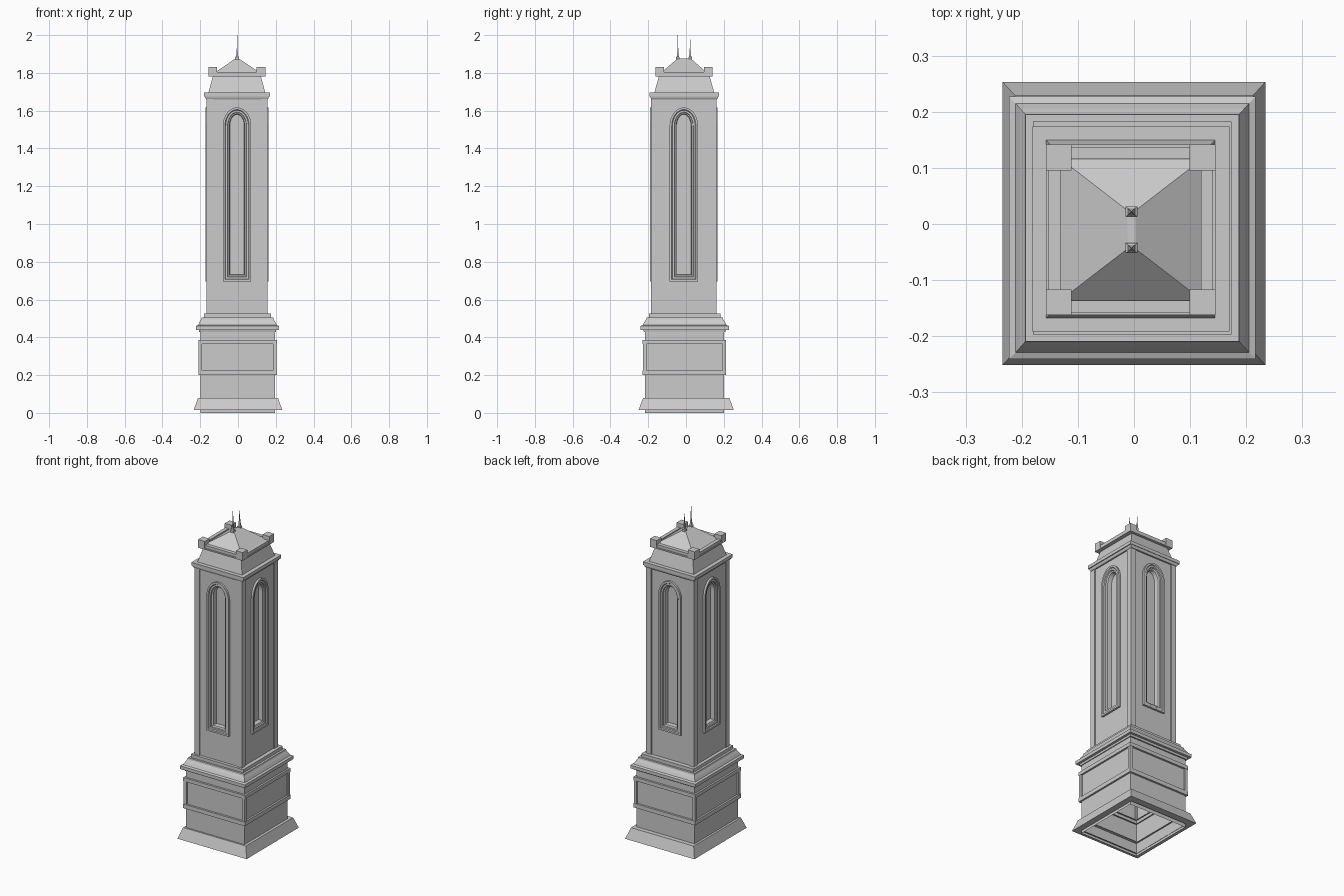
import bpy, bmesh
from math import pi, sin, cos
from mathutils import Matrix, Vector

if "Cube" in bpy.data.objects:
    bpy.data.objects.remove(bpy.data.objects["Cube"])


def finish(name, bm):
    me = bpy.data.meshes.new(name)
    bm.to_mesh(me)
    bm.free()
    ob = bpy.data.objects.new(name, me)
    bpy.context.collection.objects.link(ob)
    return ob


def skin(bm, loops, cap_start=False, cap_end=True):
    rings = [[bm.verts.new(p) for p in lp] for lp in loops]
    n = len(rings[0])
    for a, b in zip(rings, rings[1:]):
        for i in range(n):
            j = (i + 1) % n
            bm.faces.new((a[i], a[j], b[j], b[i]))
    if cap_start:
        bm.faces.new(rings[0][::-1])
    if cap_end:
        bm.faces.new(rings[-1])


def rect(c, z, hx, hy):
    return [(c[0] + sx * hx, c[1] + sy * hy, z)
            for sx, sy in ((-1, -1), (1, -1), (1, 1), (-1, 1))]


def loft(name, c, profile, bottom=True, top=True):
    """Rectangular tower section from (z, half x, half y) steps."""
    bm = bmesh.new()
    skin(bm, [rect(c, *p) for p in profile], bottom, top)
    return finish(name, bm)


def boxes(name, items):
    """Several boxes given as (x0, x1, y0, y1, z0, z1)."""
    bm = bmesh.new()
    for x0, x1, y0, y1, z0, z1 in items:
        c = ((x0 + x1) / 2, (y0 + y1) / 2)
        h = ((x1 - x0) / 2, (y1 - y0) / 2)
        skin(bm, [rect(c, z0, *h), rect(c, z1, *h)], True, True)
    return finish(name, bm)


def corner_boxes(name, c, hx, hy, w, z0, z1):
    items = []
    for sx in (-1, 1):
        for sy in (-1, 1):
            xs = sorted((c[0] + sx * hx, c[0] + sx * (hx - w)))
            ys = sorted((c[1] + sy * hy, c[1] + sy * (hy - w)))
            items.append((*xs, *ys, z0, z1))
    return boxes(name, items)


def arch(off, out, k, c, hx, hy):
    """Arched loop on tower side k, shrunk by off and pushed outward by out."""
    w, base, spring, rise = 0.075 - off, 0.695 + off, 1.52, 0.097 - off
    pts = [(-w, base), (w, base)]
    pts += [(w * cos(pi * i / 16), spring + rise * sin(pi * i / 16)) for i in range(17)]
    d = (hx if k % 2 else hy) + out
    rot = Matrix.Rotation(k * pi / 2, 3, 'Z')
    return [rot @ Vector((u, -d, z)) + Vector((c[0], c[1], 0)) for u, z in pts]


# Plinth: flared skirt and walls, open underneath
loft("plinth_wall", (-0.002, -0.008), [(0, 0.197, 0.209), (0.43, 0.197, 0.209)],
     bottom=False, top=False)
loft("flared_skirt", (0, 0.001), [(0.015, 0.197, 0.21), (0.015, 0.234, 0.252),
                                  (0.08, 0.212, 0.228), (0.08, 0.19, 0.2)],
     bottom=False, top=False)

# Plinth panel framing: two bands and corner posts
PC = (-0.002, -0.008)
for nm, z0, z1 in (("lower_band", 0.2, 0.225), ("upper_band", 0.365, 0.387)):
    loft(nm, PC, [(z0, 0.19, 0.2), (z0, 0.208, 0.221), (z1, 0.208, 0.221), (z1, 0.19, 0.2)],
         bottom=False, top=False)
corner_boxes("plinth_post", PC, 0.206, 0.219, 0.018, 0.225, 0.365)

# Stepped moulding between plinth and shaft
loft("plinth_cornice", (-0.003, -0.007), [
    (0.428, 0.19, 0.2), (0.428, 0.203, 0.216), (0.44, 0.205, 0.219), (0.44, 0.2195, 0.234),
    (0.46, 0.2195, 0.234), (0.465, 0.208, 0.222), (0.482, 0.2, 0.213), (0.495, 0.192, 0.204),
    (0.505, 0.19, 0.202), (0.505, 0.177, 0.19), (0.525, 0.177, 0.19), (0.525, 0.15, 0.16)],
    bottom=False)

# Shaft with arched recesses
SC, HX, HY = (-0.005, -0.0115), 0.155, 0.167
shaft = loft("shaft", SC, [(0.52, HX, HY), (1.67, HX, HY)])
bm = bmesh.new()
for k in range(4):
    skin(bm, [arch(0.012, -0.04, k, SC, HX, HY)[::-1],
              arch(0.012, 0.05, k, SC, HX, HY)[::-1]], True, True)
bmesh.ops.recalc_face_normals(bm, faces=bm.faces)
cutter = finish("window_cutter", bm)
cutter.hide_render = True
cutter.hide_viewport = True
cut = shaft.modifiers.new("windows", 'BOOLEAN')
cut.operation = 'DIFFERENCE'
cut.object = cutter
cut.solver = 'EXACT'
corner_boxes("corner_pilaster", SC, 0.161, 0.173, 0.034, 0.525, 1.67)

# Moulded window surrounds with a recessed pane, one per side
MOULD = [(0, -0.003), (0, 0.012), (0.011, 0.012), (0.015, 0.007), (0.025, 0.007),
         (0.027, 0.0), (0.035, -0.004), (0.037, -0.03)]
for k, side in enumerate(("front", "right", "back", "left")):
    bm = bmesh.new()
    skin(bm, [arch(o, d, k, SC, HX, HY) for o, d in MOULD])
    finish("window_" + side, bm)

# Upper cornice and tapering attic
loft("upper_cornice", (-0.0055, -0.009), [
    (1.66, 0.15, 0.16), (1.66, 0.163, 0.174), (1.668, 0.168, 0.178), (1.675, 0.17, 0.18),
    (1.675, 0.1755, 0.183), (1.695, 0.1755, 0.183)])
TC = (-0.006, -0.009)
loft("attic", TC, [(1.69, 0.152, 0.160), (1.782, 0.127, 0.134)])

# Roof slab, corner blocks and low parapet
RC, RX, RY = (-0.006, -0.0105), 0.151, 0.152
loft("roof_slab", RC, [(1.78, RX, RY), (1.788, RX, RY)])
corner_boxes("corner_block", RC, RX, RY, 0.046, 1.788, 1.83)
x0, x1, y0, y1 = RC[0] - RX, RC[0] + RX, RC[1] - RY, RC[1] + RY
e, w = 0.004, 0.026
boxes("parapet", [
    (x0 + 0.046, x1 - 0.046, y0 + e, y0 + w, 1.788, 1.805),
    (x0 + 0.046, x1 - 0.046, y1 - w, y1 - e, 1.788, 1.805),
    (x0 + e, x0 + w, y0 + 0.046, y1 - 0.046, 1.788, 1.805),
    (x1 - w, x1 - e, y0 + 0.046, y1 - 0.046, 1.788, 1.805)])

# Hipped roof with a narrow flat ridge
loft("hipped_roof", (-0.0045, -0.01), [(1.788, 0.1265, 0.126), (1.797, 0.1265, 0.126),
                                       (1.877, 0.007, 0.034)])

# Two slim spires on the ridge
for nm, y, top in (("front_spire", -0.043, 2.0), ("back_spire", 0.022, 1.977)):
    loft(nm, (-0.0045, y), [
        (1.868, 0.011, 0.009), (1.883, 0.011, 0.009), (1.887, 0.006, 0.006),
        (1.9, 0.0045, 0.0045), (1.93, 0.002, 0.002), (top, 0.001, 0.001)])
